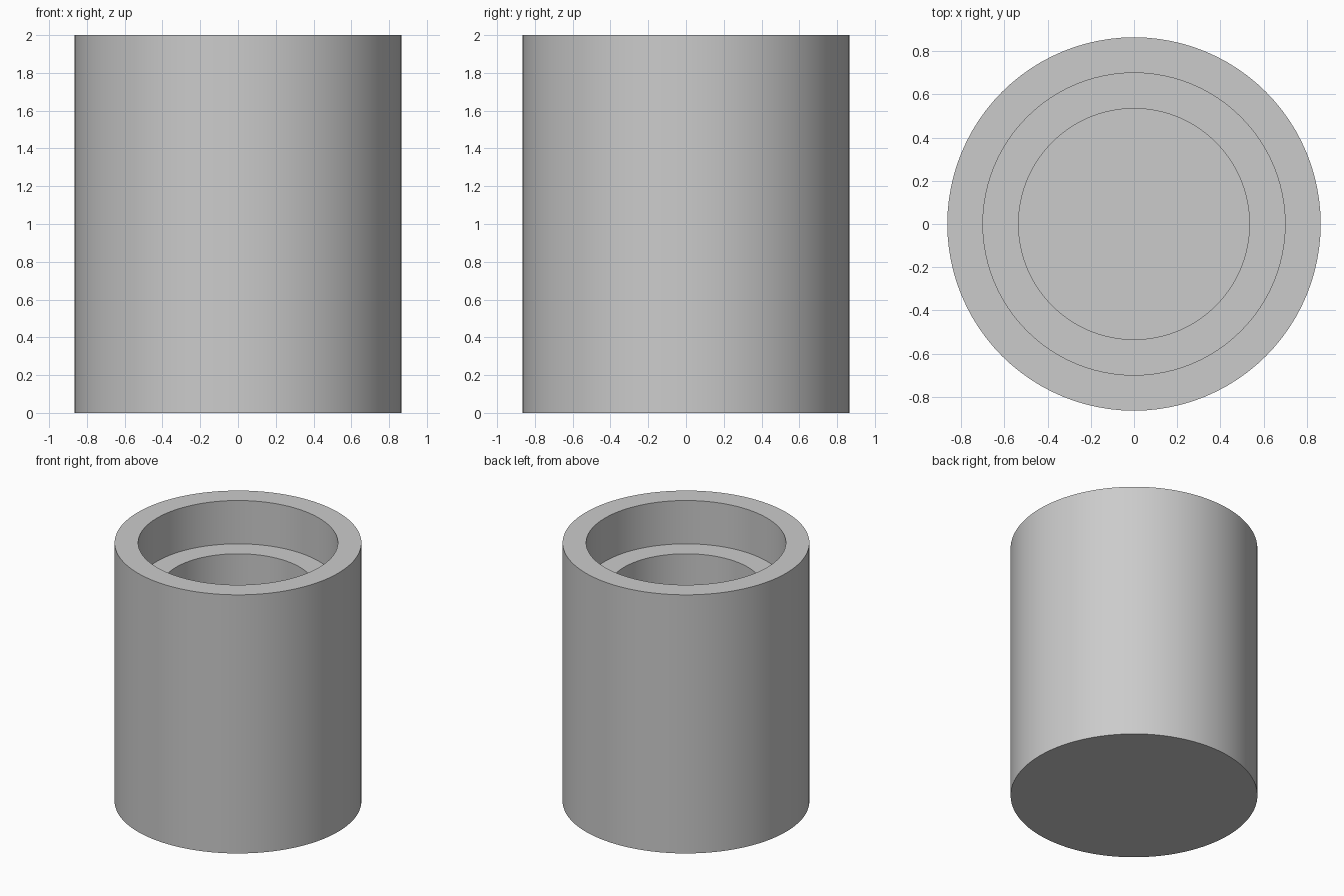
import bpy
import bmesh
from math import radians, tau
from mathutils import Vector

default_cube = bpy.data.objects.get("Cube")
if default_cube:
    bpy.data.objects.remove(default_cube, do_unlink=True)

# Main dimensions
SEGMENTS = 96
HEIGHT = 2.0
OUTER_RADIUS = 0.865
UPPER_BORE_RADIUS = 0.70
LOWER_BORE_RADIUS = 0.535
LEDGE_HEIGHT = 1.665
FLOOR_HEIGHT = 0.17

# Plain grey material
grey = bpy.data.materials.new("light_grey")
grey.use_nodes = True
colour = (0.6, 0.6, 0.6, 1.0)
grey.diffuse_color = colour
grey.node_tree.nodes["Principled BSDF"].inputs["Base Color"].default_value = colour

# Half section of the stepped cup, from base centre to floor centre
profile = [
    (0, 0),
    (OUTER_RADIUS, 0),
    (OUTER_RADIUS, HEIGHT),
    (UPPER_BORE_RADIUS, HEIGHT),
    (UPPER_BORE_RADIUS, LEDGE_HEIGHT),
    (LOWER_BORE_RADIUS, LEDGE_HEIGHT),
    (LOWER_BORE_RADIUS, FLOOR_HEIGHT),
    (0, FLOOR_HEIGHT),
]

# Revolve the section around the vertical axis
bm = bmesh.new()
points = [bm.verts.new((radius, 0, z)) for radius, z in profile]
edges = [bm.edges.new(pair) for pair in zip(points, points[1:])]
bmesh.ops.spin(bm, geom=points + edges, cent=Vector(), axis=Vector((0, 0, 1)),
               angle=tau, steps=SEGMENTS, use_merge=True)
bmesh.ops.remove_doubles(bm, verts=bm.verts, dist=0.0001)
bmesh.ops.recalc_face_normals(bm, faces=bm.faces)

mesh = bpy.data.meshes.new("stepped_cup")
bm.to_mesh(mesh)
bm.free()
mesh.materials.append(grey)
cup = bpy.data.objects.new("stepped_cup", mesh)
bpy.context.collection.objects.link(cup)

# Smooth round walls with crisp rims
bpy.ops.object.select_all(action="DESELECT")
cup.select_set(True)
bpy.context.view_layer.objects.active = cup
bpy.ops.object.shade_smooth_by_angle(angle=radians(30))
